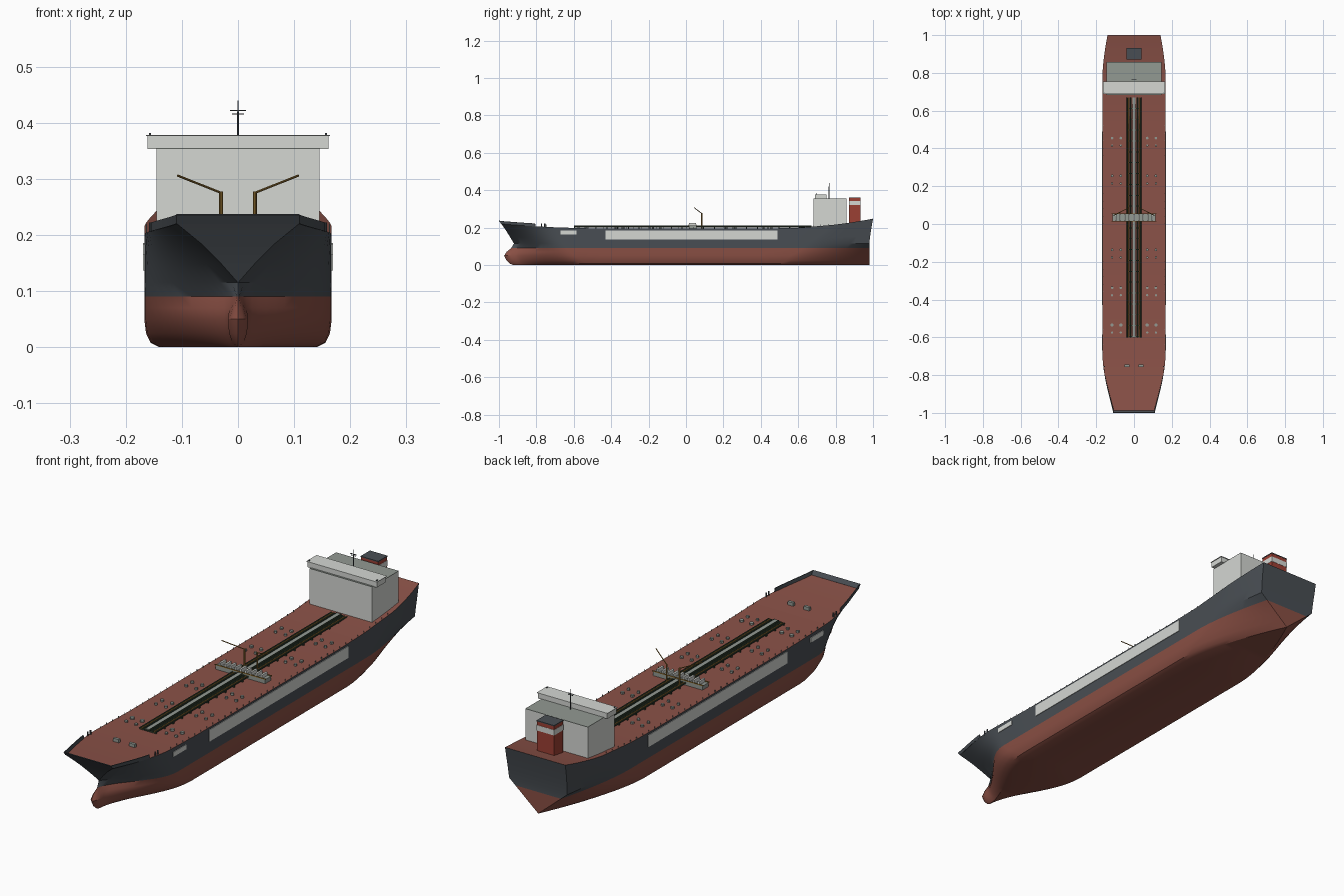
import bpy, bmesh, math
from mathutils import Vector, Matrix

if "Cube" in bpy.data.objects:
    bpy.data.objects.remove(bpy.data.objects["Cube"])

def material(name, rgb):
    m = bpy.data.materials.new(name)
    m.diffuse_color = (*rgb, 1)
    m.use_nodes = True
    m.node_tree.nodes["Principled BSDF"].inputs["Base Color"].default_value = m.diffuse_color
    return m

RED = material("bottom red", (0.25, 0.078, 0.057))
DARK = material("hull charcoal", (0.066, 0.076, 0.087))
DECK = material("deck red", (0.26, 0.085, 0.065))
WHITE = material("off white", (0.66, 0.68, 0.65))
GREY = material("roof grey", (0.29, 0.32, 0.29))
FUNNEL = material("funnel red", (0.33, 0.05, 0.033))
OCHRE = material("crane ochre", (0.28, 0.155, 0.03))
GREEN = material("pipe green", (0.03, 0.048, 0.028))

def finish(bm, name, mats, smooth=False):
    bmesh.ops.recalc_face_normals(bm, faces=bm.faces)
    me = bpy.data.meshes.new(name)
    bm.to_mesh(me)
    bm.free()
    for m in mats:
        me.materials.append(m)
    ob = bpy.data.objects.new(name, me)
    bpy.context.collection.objects.link(ob)
    if smooth:
        bpy.context.view_layer.objects.active = ob
        ob.select_set(True)
        bpy.ops.object.shade_smooth_by_angle(angle=math.radians(30))
        ob.select_set(False)
    return ob

def part(name, mat, boxes=(), rods=(), sides=8):
    """boxes: (x0,x1,y0,y1,z0,z1); rods: (start, end, radius)"""
    bm = bmesh.new()
    for x0, x1, y0, y1, z0, z1 in boxes:
        mx = Matrix.Translation(((x0 + x1) / 2, (y0 + y1) / 2, (z0 + z1) / 2)) @ Matrix.Diagonal((x1 - x0, y1 - y0, z1 - z0, 1))
        bmesh.ops.create_cube(bm, size=1, matrix=mx)
    for a, b, r in rods:
        a, b = Vector(a), Vector(b)
        mx = Matrix.Translation((a + b) / 2) @ (b - a).to_track_quat('Z', 'Y').to_matrix().to_4x4()
        bmesh.ops.create_cone(bm, cap_ends=True, segments=sides, radius1=r, radius2=r, depth=(b - a).length, matrix=mx)
    return finish(bm, name, [mat], smooth=bool(rods))

def sheer(y):
    if y < -0.4:
        return 0.195 + 0.027 * ((-0.4 - y) / 0.6) ** 2
    return 0.195 + 0.053 * (max(0, y - 0.45) / 0.55) ** 2

# Hull waterlines: z, half beam, stem y, stem half, full-beam y, run start, stern y, stern half, bulb half
LEVELS = [
    (0.000, 0.140, -0.925, 0.0, -0.50, 0.50, 0.98, 0.0, 0.004),
    (0.008, 0.156, -0.942, 0.0, -0.53, 0.50, 0.98, 0.009, 0.010),
    (0.025, 0.164, -0.960, 0.0, -0.56, 0.53, 0.98, 0.029, 0.016),
    (0.050, 0.167, -0.972, 0.0, -0.60, 0.56, 0.98, 0.059, 0.018),
    (0.070, 0.167, -0.960, 0.0, -0.62, 0.60, 0.98, 0.082, 0.012),
    (0.090, 0.167, -0.935, 0.0, -0.64, 0.62, 0.98, 0.106, 0.004),
    (0.115, 0.167, -0.920, 0.0, -0.65, 0.66, 0.98, 0.135, 0.0),
    (0.150, 0.167, -0.940, 0.03, -0.66, 0.70, 0.985, 0.137, 0.0),
    (0.185, 0.167, -0.962, 0.065, -0.67, 0.75, 0.992, 0.139, 0.0),
    (0.220, 0.167, -0.988, 0.11, -0.68, 0.78, 1.0, 0.14, 0.0)]
NB, NM, NS = 16, 8, 12

def waterline(level):
    z, half, y0, h0, y1, y2, y3, h3, bulb = level
    power = 1.6 if z < 0.1 else 1.1
    pts = []
    for i in range(NB):
        u = (i / NB) ** 1.4
        h = h0 + (half - h0) * math.sin(u * math.pi / 2) ** power
        pts.append((max(h, bulb * min(1, math.sqrt(u * 12))), y0 + (y1 - y0) * u))
    for i in range(NM):
        pts.append((half, y1 + (y2 - y1) * i / NM))
    for i in range(NS + 1):
        v = i / NS
        pts.append((half + (h3 - half) * v ** 1.6, y2 + (y3 - y2) * v))
    def height(y):
        return z if z <= 0.115 else 0.115 + (z - 0.115) / 0.105 * (sheer(y) - 0.115)
    return [Vector((x, y, height(y))) for x, y in pts]

# Hull: loft both sides, then close bottom, deck, stem and transom
rows = [waterline(l) for l in LEVELS]
bm = bmesh.new()
grid = {s: [[bm.verts.new((s * p.x, p.y, p.z)) for p in r] for r in rows] for s in (-1, 1)}
n, top = len(rows[0]), len(rows) - 1
L, R = grid[-1], grid[1]
for k in range(top):
    idx = 0 if LEVELS[k + 1][0] <= 0.0901 else 1
    quads = [(g[k][i], g[k][i + 1], g[k + 1][i + 1], g[k + 1][i]) for g in (L, R) for i in range(n - 1)]
    quads += [(L[k][e], R[k][e], R[k + 1][e], L[k + 1][e]) for e in (0, n - 1)]
    for q in quads:
        bm.faces.new(q).material_index = idx
for k, idx in ((0, 0), (top, 2)):
    for i in range(n - 1):
        bm.faces.new((L[k][i], R[k][i], R[k][i + 1], L[k][i + 1])).material_index = idx
bmesh.ops.remove_doubles(bm, verts=bm.verts, dist=0.0002)
bmesh.ops.dissolve_degenerate(bm, edges=bm.edges, dist=0.0001)
finish(bm, "hull", [RED, DARK, DECK], smooth=True)

# Bow bulwark along the front deck edge
edge = [p for p in rows[top] if p.y < -0.79]
path = [Vector((-p.x, p.y, p.z)) for p in reversed(edge)] + edge
bm = bmesh.new()
pairs = []
for p in path:
    k = (-0.79 - p.y) / 0.198
    pairs.append((bm.verts.new((p.x, p.y, p.z - 0.001)), bm.verts.new((p.x, p.y - 0.012 * k, p.z + 0.015))))
for a, b in zip(pairs, pairs[1:]):
    bm.faces.new((a[0], b[0], b[1], a[1]))
bulwark = finish(bm, "bow_bulwark", [DARK])
mod = bulwark.modifiers.new("thickness", 'SOLIDIFY')
mod.thickness = 0.003
mod.offset = -1 if bulwark.data.polygons[len(path) // 2 - 1].normal.y < 0 else 1

# Side panels
part("side_panels", WHITE, [(s * 0.168 - 0.0015, s * 0.168 + 0.0015, y0, y1, z0, z1) for s in (-1, 1)
                            for y0, y1, z0, z1 in ((-0.43, 0.49, 0.137, 0.186), (-0.67, -0.585, 0.164, 0.184))])

# Accommodation block and bridge
part("deckhouse", WHITE, [(-0.145, 0.145, 0.682, 0.858, 0.19, 0.353)])
part("deckhouse_roof", GREY, [(-0.145, 0.145, 0.682, 0.858, 0.353, 0.355)])
part("bridge", WHITE, [(-0.161, 0.161, 0.69, 0.752, 0.353, 0.376)])
part("bridge_roof", WHITE, [(-0.164, 0.164, 0.687, 0.755, 0.376, 0.378)])
part("wing_lights", DARK, [(x - 0.002, x + 0.002, 0.695, 0.7, 0.378, 0.382) for x in (-0.157, 0.157)])
part("mast", DARK, [(-0.014, 0.014, 0.764, 0.767, 0.4205, 0.4225), (-0.011, 0.011, 0.764, 0.767, 0.415, 0.4165)],
     [((0, 0.765, 0.355), (0, 0.765, 0.42), 0.0018), ((0, 0.765, 0.42), (0, 0.765, 0.44), 0.001)])

# Funnel with band and cap
part("funnel", FUNNEL, [(-0.04, 0.04, 0.872, 0.932, 0.2, 0.358)])
part("funnel_band", WHITE, [(-0.041, 0.041, 0.871, 0.933, 0.32, 0.343)])
part("funnel_cap", DARK, [(-0.041, 0.041, 0.871, 0.933, 0.358, 0.362)])

# Pipe rack along the deck centre
def pipes(name, mat, xs, r):
    part(name, mat, rods=[((s * x, -0.6, 0.2045), (s * x, 0.67, 0.2045), r) for x in xs for s in (-1, 1)])
pipes("green_pipes", GREEN, (0.0155, 0.022, 0.036), 0.003)
pipes("ochre_pipes", OCHRE, (0.029,), 0.0025)
part("pipe_supports", GREEN, [(-0.039, 0.039, -0.598 + 0.0575 * i, -0.593 + 0.0575 * i, 0.194, 0.203) for i in range(23)])
part("catwalk", GREY, [(-0.009, 0.009, -0.6, 0.67, 0.206, 0.21)])
part("catwalk_rails", GREEN, [(s * 0.01 - 0.0007, s * 0.01 + 0.0007, -0.6, 0.67, 0.2035, 0.2115) for s in (-1, 1)])

# Cargo manifold across midships
part("manifold_tray", GREY, [(-0.115, 0.115, 0.015, 0.055, 0.194, 0.212)])
part("manifold_pipes", WHITE, [(x * 0.024 - 0.004, x * 0.024 + 0.004, 0.016, 0.054, 0.212, 0.226)
                               for x in range(-4, 5)])
part("manifold_rails", OCHRE, [(-0.118, 0.118, y, y + 0.003, 0.212, 0.216) for y in (0.014, 0.053)])

# Hose cranes
part("hose_cranes", OCHRE, rods=[r for s in (-1, 1) for r in (
    ((s * 0.03, 0.085, 0.195), (s * 0.03, 0.085, 0.277), 0.0035),
    ((s * 0.03, 0.085, 0.275), (s * 0.108, 0.045, 0.306), 0.002))])

# Tank hatches in groups of four each side
hatches = []
for y in (0.435, 0.235, -0.157, -0.357, -0.555):
    for x in (0.07, 0.116):
        for s in (-1, 1):
            for dy, r in ((0.02, 0.009 if y < -0.5 else 0.007), (-0.02, 0.006)):
                z = sheer(y + dy)
                hatches.append(((s * x, y + dy, z - 0.003), (s * x, y + dy, z + 0.008), r))
part("tank_hatches", GREY, rods=hatches, sides=12)

# Bow winches and bollards
part("winches", GREY, [(s * 0.037 - 0.013, s * 0.037 + 0.013, -0.757, -0.745, 0.2, 0.218) for s in (-1, 1)])
part("bollards", DARK, rods=[((s * 0.156, y, 0.2), (s * 0.156, y, 0.222), 0.003) for s in (-1, 1) for y in (-0.772, -0.755)])

# Deck edge railing posts
part("rail_posts", GREY, [(s * 0.163 - 0.0008, s * 0.163 + 0.0008, y, y + 0.0016, sheer(y) - 0.002, sheer(y) + 0.008)
                          for s in (-1, 1) for y in [-0.68 + 0.04 * i for i in range(37)]])
